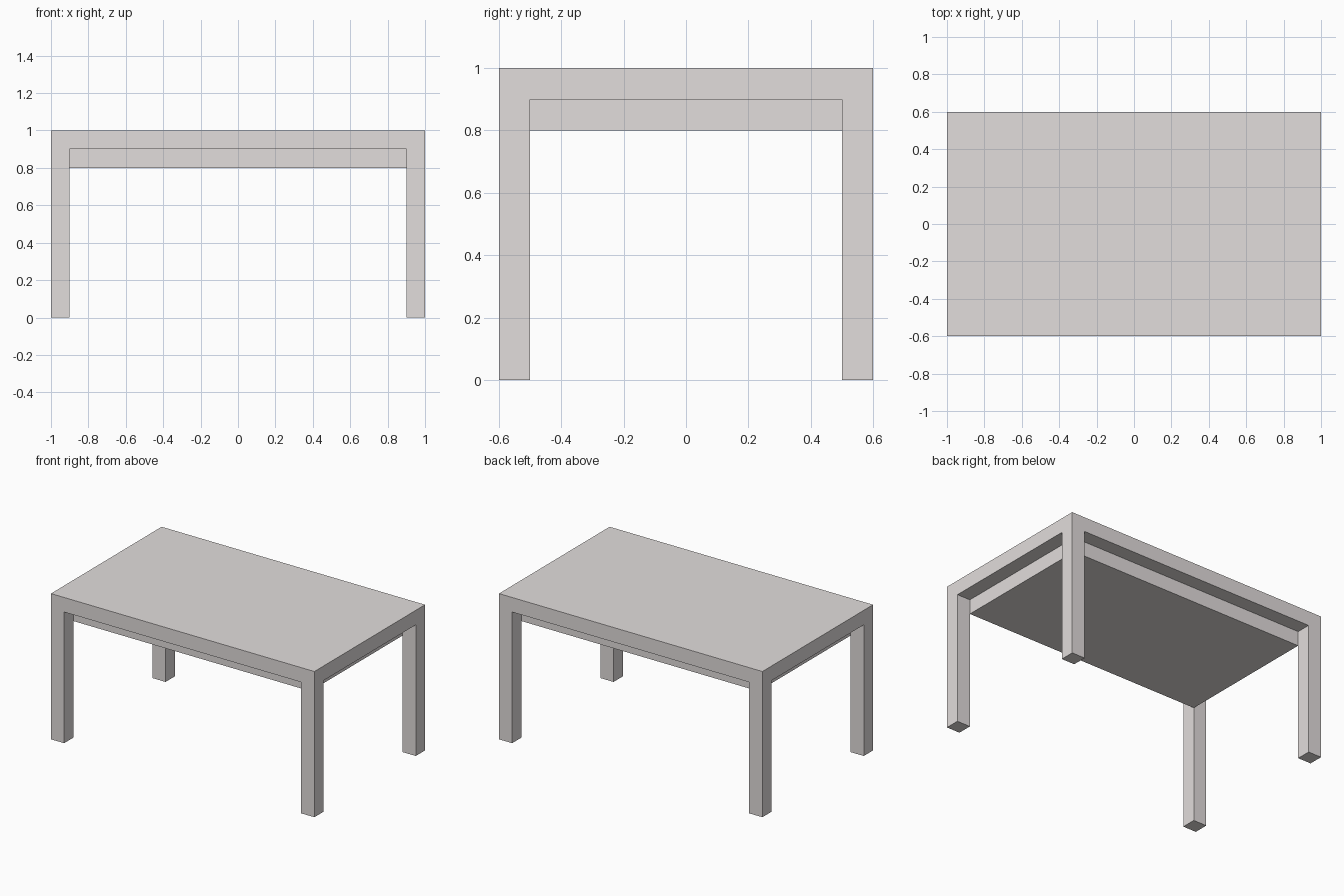
import bpy
import bmesh
from mathutils import Matrix, Vector

if "Cube" in bpy.data.objects:
    bpy.data.objects.remove(bpy.data.objects["Cube"])

LENGTH, DEPTH, HEIGHT = 2.0, 1.2, 1.0
T = 0.1  # thickness of top, legs and panel

paint = bpy.data.materials.new("light_warm_grey")
paint.diffuse_color = (0.76, 0.725, 0.715, 1.0)
paint.use_nodes = True
paint.node_tree.nodes["Principled BSDF"].inputs["Base Color"].default_value = paint.diffuse_color


def box(bm, size, center):
    bmesh.ops.create_cube(
        bm, size=1.0,
        matrix=Matrix.Translation(center) @ Matrix.Diagonal((*size, 1.0)))


def make_object(name, bm):
    mesh = bpy.data.meshes.new(name)
    bm.to_mesh(mesh)
    bm.free()
    mesh.materials.append(paint)
    obj = bpy.data.objects.new(name, mesh)
    bpy.context.collection.objects.link(obj)


# Tabletop slab, sliced along the inner faces of the legs
bm = bmesh.new()
box(bm, (LENGTH, DEPTH, T), (0, 0, HEIGHT - T / 2))
inner_x, inner_y = LENGTH / 2 - T, DEPTH / 2 - T
for side in (-1, 1):
    for co in (Vector((side * inner_x, 0, 0)), Vector((0, side * inner_y, 0))):
        bmesh.ops.bisect_plane(bm, geom=bm.verts[:] + bm.edges[:] + bm.faces[:],
                               plane_co=co, plane_no=co.normalized())

# Four legs extruded down from the corner squares of the underside
bm.normal_update()
corners = []
for f in bm.faces:
    c = f.calc_center_median()
    if f.normal.z < -0.9 and abs(c.x) > inner_x and abs(c.y) > inner_y:
        corners.append(f)
legs = bmesh.ops.extrude_discrete_faces(bm, faces=corners)["faces"]
for f in legs:
    bmesh.ops.translate(bm, verts=f.verts[:], vec=(0, 0, T - HEIGHT))
bmesh.ops.recalc_face_normals(bm, faces=bm.faces[:])
make_object("tabletop_with_legs", bm)

# Solid panel under the top, set between the legs
bm = bmesh.new()
box(bm, (2 * inner_x, 2 * inner_y, T), (0, 0, HEIGHT - 1.5 * T))
make_object("under_panel", bm)
